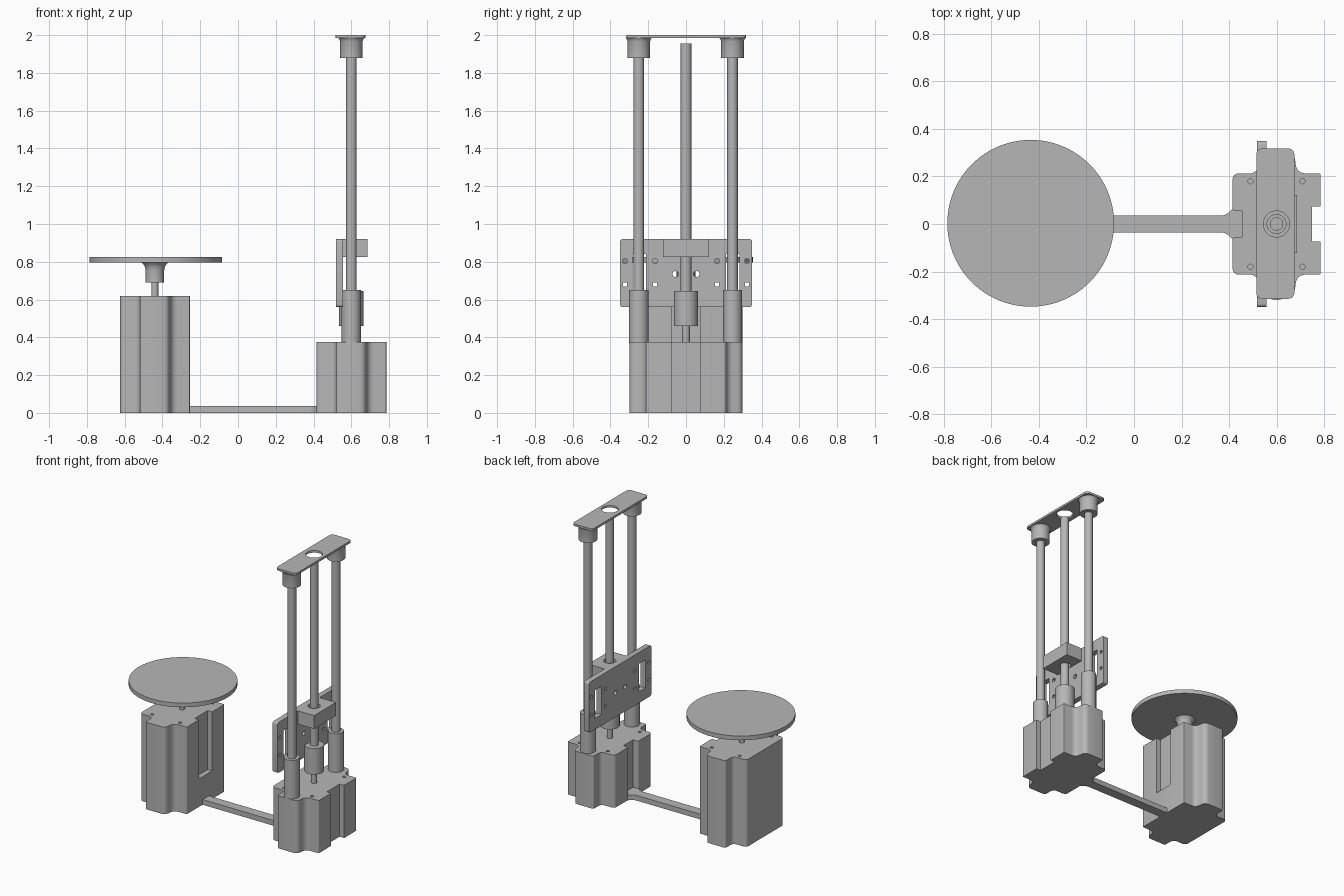
import bpy, bmesh, math
from mathutils import Vector

if "Cube" in bpy.data.objects:
    bpy.data.objects.remove(bpy.data.objects["Cube"], do_unlink=True)

grey = bpy.data.materials.new("plain_grey")
grey.use_nodes = True
grey.diffuse_color = (0.47, 0.47, 0.47, 1)
grey.node_tree.nodes["Principled BSDF"].inputs["Base Color"].default_value = (0.47, 0.47, 0.47, 1)


def finish(name, bm):
    bmesh.ops.recalc_face_normals(bm, faces=bm.faces)
    mesh = bpy.data.meshes.new(name)
    bm.to_mesh(mesh)
    bm.free()
    mesh.materials.append(grey)
    obj = bpy.data.objects.new(name, mesh)
    bpy.context.collection.objects.link(obj)
    smooth(obj)
    return obj


def smooth(obj):
    bpy.ops.object.select_all(action='DESELECT')
    obj.select_set(True)
    bpy.context.view_layer.objects.active = obj
    bpy.ops.object.shade_smooth_by_angle(angle=math.radians(35))


def rounded(points, steps=6):
    """Turn (x, y, radius) corners into an outline with rounded corners."""
    out = []
    for i, (x, y, r) in enumerate(points):
        p = Vector((x, y))
        if r == 0:
            out.append(p)
            continue
        a = p + (Vector(points[i - 1][:2]) - p).normalized() * r
        b = p + (Vector(points[(i + 1) % len(points)][:2]) - p).normalized() * r
        for k in range(steps + 1):
            t = k / steps
            out.append(a * (1 - t) ** 2 + p * (0.84 * t * (1 - t) * 2)
                       + (a + b) * (0.08 * 2 * t * (1 - t)) + b * t ** 2)
    return out


def prism(name, outline, z0, z1):
    bm = bmesh.new()
    face = bm.faces.new([bm.verts.new((p[0], p[1], z0)) for p in outline])
    top = bmesh.ops.extrude_face_region(bm, geom=[face])["geom"]
    bmesh.ops.translate(bm, vec=(0, 0, z1 - z0),
                        verts=[v for v in top if isinstance(v, bmesh.types.BMVert)])
    return finish(name, bm)


def box(name, x0, x1, y0, y1, z0, z1):
    return prism(name, [(x0, y0), (x1, y0), (x1, y1), (x0, y1)], z0, z1)


def lathe(name, x, y, profile, segments=40):
    """Spin (radius, z) pairs around a vertical axis, closing both ends."""
    bm = bmesh.new()
    rings = [[bm.verts.new((x + r * math.cos(math.tau * i / segments),
                            y + r * math.sin(math.tau * i / segments), z))
              for i in range(segments)] for r, z in profile]
    for lo, hi in zip(rings, rings[1:]):
        for i in range(segments):
            j = (i + 1) % segments
            bm.faces.new((lo[i], lo[j], hi[j], hi[i]))
    bm.faces.new(rings[0])
    bm.faces.new(rings[-1])
    return finish(name, bm)


def rod(name, x, y, r, z0, z1, segments=40):
    return lathe(name, x, y, [(r, z0), (r, z1)], segments)


def cut(obj, cutters):
    """Subtract the cutters and bake the result."""
    for c in cutters:
        mod = obj.modifiers.new("cut", 'BOOLEAN')
        mod.operation = 'DIFFERENCE'
        mod.solver = 'EXACT'
        mod.object = c
    graph = bpy.context.evaluated_depsgraph_get()
    mesh = bpy.data.meshes.new_from_object(obj.evaluated_get(graph))
    obj.modifiers.clear()
    obj.data = mesh
    for c in cutters:
        bpy.data.objects.remove(c, do_unlink=True)
    smooth(obj)


def housing_outline(cx, front_notch, back_notch):
    """Motor housing: a block with a boss on either side and notched ends."""
    half = [(-0.185, 0.213, 0.025), (-0.08, 0.213, 0.03), (-0.08, 0.3, 0.012),
            (0.075, 0.3, 0.03), (0.085, 0.213, 0.035), (0.185, 0.213, 0.006)]
    if back_notch:
        half = [(-0.145, 0.055, 0), (-0.185, 0.055, 0.01)] + half
    if front_notch:
        half += [(0.185, 0.073, 0), (0.15, 0.073, 0)]
    loop = half + [(x, -y, r) for x, y, r in reversed(half)]
    return rounded([(cx + x, y, r) for x, y, r in loop])


def screw_holes(cx, top):
    return [rod("hole_cutter", cx + sx * 0.11, sy * 0.18, 0.011, top - 0.05, top + 0.02, 16)
            for sx in (-1, 1) for sy in (-1, 1)]


TABLE_X, LIFT_X = -0.44, 0.6

# Turntable tower
box_low = prism("turntable_housing_lower", housing_outline(TABLE_X, False, False), 0, 0.2)
box_high = prism("turntable_housing_upper", housing_outline(TABLE_X, True, False), 0.2, 0.62)
cut(box_high, screw_holes(TABLE_X, 0.62))
rod("turntable_shaft", TABLE_X, 0, 0.018, 0.6, 0.72, 20)
lathe("turntable_hub", TABLE_X, 0,
      [(0.049, 0.69), (0.049, 0.755), (0.053, 0.773), (0.06, 0.786), (0.072, 0.797)])
rod("turntable_disc", -0.435, 0.003, 0.351, 0.795, 0.825, 96)

# Connecting bar with flared ends
bar = [(-0.26, 0.035, 0), (0.385, 0.035, 0.02), (0.42, 0.07, 0), (0.46, 0.05, 0)]
prism("connecting_bar", rounded(bar + [(x, -y, r) for x, y, r in reversed(bar)]), 0, 0.037)

# Lift tower
lift_housing = prism("lift_housing", housing_outline(LIFT_X, True, True), 0, 0.375)
cut(lift_housing, screw_holes(LIFT_X, 0.375))
for side, y in (("right", -0.25), ("left", 0.246)):
    rod(side + "_guide_sleeve", LIFT_X, y, 0.051, 0.37, 0.65)
    rod(side + "_guide_rod", LIFT_X, y, 0.028, 0.6, 1.95)
    lathe(side + "_rod_cap", LIFT_X, y,
          [(0.06, 1.88), (0.06, 1.968), (0.063, 1.976), (0.07, 1.987)])

# Drive screw
rod("motor_shaft", LIFT_X, 0, 0.02, 0.36, 0.5, 20)
rod("shaft_coupler", LIFT_X, 0, 0.064, 0.46, 0.645)
rod("drive_screw", LIFT_X, 0, 0.028, 0.63, 1.955)

# Top plate
top_plate = prism("top_plate", rounded([(0.515, -0.315, 0.025), (0.675, -0.315, 0.025),
                                        (0.675, 0.318, 0.025), (0.515, 0.318, 0.025)]), 1.985, 2.0)
cut(top_plate, [rod("hole_cutter", LIFT_X, 0, 0.055, 1.9, 2.1)])

# Carriage plate, drawn flat and then stood upright
plate_mid = 0.74
carriage_plate = prism("carriage_plate",
                       rounded([(sy * 0.35, sz * 0.18, 0.015) for sy, sz in
                                ((-1, -1), (1, -1), (1, 1), (-1, 1))]), 0.518, 0.557)
for v in carriage_plate.data.vertices:
    y, z, x = v.co
    v.co = (x, y, z + plate_mid)
cutters = []
for s in (-1, 1):
    cutters.append(box("slot_cutter", 0.4, 0.7, s * 0.248 - 0.036, s * 0.248 + 0.036, 0.64, 0.84))
    for y in (0.165, 0.323):
        for z in (0.68, 0.805):
            cutters.append(box("hole_cutter", 0.4, 0.7, s * y - 0.011, s * y + 0.011, z - 0.011, z + 0.011))
    round_hole = rod("hole_cutter", 0, 0, 0.016, 0.4, 0.7, 20)
    for v in round_hole.data.vertices:
        y, z, x = v.co
        v.co = (x, y + s * 0.055, z + 0.735)
    cutters.append(round_hole)
cut(carriage_plate, cutters)

# Carriage block around the screw
carriage_block = box("carriage_block", 0.557, 0.686, -0.123, 0.123, 0.825, 0.92)
cut(carriage_block, [rod("hole_cutter", LIFT_X, 0, 0.04, 0.7, 1.0)])
